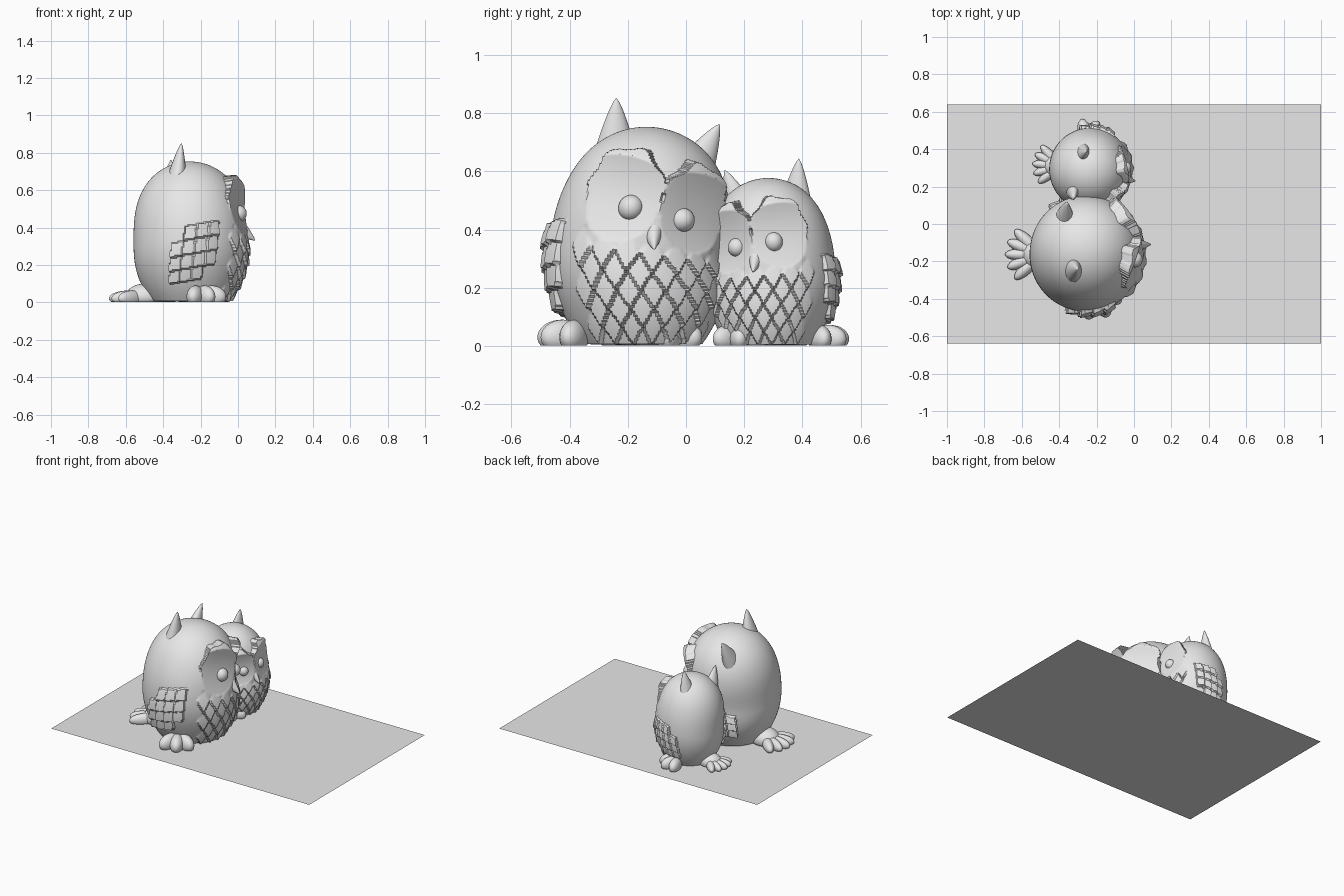
import bpy, bmesh
from math import sin, cos, pi, floor, radians, hypot, atan2
from mathutils import Vector, Matrix

if "Cube" in bpy.data.objects:
    bpy.data.objects.remove(bpy.data.objects["Cube"])

grey = bpy.data.materials.new("stone_grey")
grey.use_nodes = True
grey.diffuse_color = (0.8, 0.8, 0.8, 1)
grey.node_tree.nodes["Principled BSDF"].inputs["Base Color"].default_value = (0.8, 0.8, 0.8, 1)


def surface(name, point, around, along):
    """Closed surface from point(angle, t), with t running pole to pole."""
    bm = bmesh.new()
    rings = [[bm.verts.new(point(2 * pi * i / around - pi, j / along)) for i in range(around)]
             for j in range(along + 1)]
    for low, high in zip(rings, rings[1:]):
        for i in range(around):
            k = (i + 1) % around
            bm.faces.new((low[i], low[k], high[k], high[i]))
    bmesh.ops.remove_doubles(bm, verts=bm.verts, dist=1e-6)
    bmesh.ops.recalc_face_normals(bm, faces=bm.faces)
    mesh = bpy.data.meshes.new(name)
    bm.to_mesh(mesh)
    bm.free()
    mesh.materials.append(grey)
    obj = bpy.data.objects.new(name, mesh)
    bpy.context.collection.objects.link(obj)
    bpy.ops.object.select_all(action='DESELECT')
    obj.select_set(True)
    bpy.context.view_layer.objects.active = obj
    bpy.ops.object.shade_smooth_by_angle(angle=radians(40))
    return obj


def ellipsoid(name, centre, size, place=lambda p: p, turn=0.0):
    """Ellipsoid turned about z, flattened where it meets the ground."""
    spin = Matrix.Rotation(turn, 3, 'Z')

    def point(a, t):
        ring = sin(pi * t)
        p = Vector((size[0] * ring * cos(a), size[1] * ring * sin(a), -size[2] * cos(pi * t)))
        p = Vector(centre) + spin @ p
        p.z = max(p.z, 0.002)
        return place(p)
    return surface(name, point, 28, 18)


def horn(name, base, tip, wide, deep, power, place):
    """Tapered spike from base to tip, wide along y."""
    base, tip = Vector(base), Vector(tip)
    axis = (tip - base).normalized()
    side = Vector((0, 1, 0))
    side = (side - axis * side.dot(axis)).normalized()
    front = axis.cross(side)

    def point(a, t):
        r = 0 if t == 0 else max(0, 1 - t) ** power
        return place(base.lerp(tip, t) + side * (wide * r * cos(a)) + front * (deep * r * sin(a)))
    return surface(name, point, 28, 20)


def feather(u, v, wide, half):
    """Overlapping diamond feathers: (relief 0..1, cell centre u, cell centre v)."""
    p, q = u / wide + v / (2 * half), v / (2 * half) - u / wide
    ip, iq = floor(p), floor(q)
    relief = 1 - (p - ip + q - iq) / 2
    return relief, (ip - iq) * wide / 2, (ip + iq + 1) * half


HEIGHT = 0.755


def girth(z):
    if z > 0.3:
        return 0.305 * max(0, 1 - ((z - 0.3) / (HEIGHT - 0.3)) ** 2.8) ** 0.5
    return 0.305 * (1 - 0.33 * ((0.3 - z) / 0.3) ** 2.2)


def body_point(a, t):
    z = HEIGHT * (1.25 * t - 0.25 * t ** 5)
    r = girth(z) if t > 0 else 0
    u = a * 0.3
    # Dished face discs with a scalloped rim
    du, dz = (abs(u) - 0.14) / 0.145, (z - 0.5) / 0.16
    d = hypot(du, dz)
    rim = 1 + (0.05 * cos(7 * atan2(dz, du)) if dz > 0 else 0)
    if d < rim and t < 1:
        r = min(r + 0.055, 0.302 - 0.03 * max(0, 1 - d * d))
    # Belly feathers
    elif abs(a) < 1.3 and 0 < z < 0.42:
        relief, cu, cv = feather(u, z, 0.085, 0.0625)
        if abs(cu) < 0.28 and cv < 0.33:
            r += 0.028 * relief - 0.006
    # Wing feathers, pointing back and down
    fwd, up = (pi / 2 - abs(a)) * 0.3 + 0.03, z - 0.24
    along, across = (fwd + up) * 0.707, (up - fwd) * 0.707
    relief, cu, cv = feather(across, along, 0.075, 0.05)
    if (cu / 0.1) ** 2 + (cv / 0.2) ** 2 < 1 and d > rim:
        r = girth(z) + 0.008 + 0.03 * relief
    return Vector((r * cos(a), r * sin(a), z))


def owl(name, x, y, scale, tall, yaw, tilt):
    spin = Matrix.Rotation(radians(yaw), 3, 'Z')

    def place(p):
        # Tilt the head sideways, then turn, scale and move
        f = min(1, max(0, (p.z - 0.1) / 0.4))
        w = radians(tilt) * f * f * (3 - 2 * f)
        h = p.z - 0.4
        q = spin @ Vector((p.x, p.y * cos(w) + h * sin(w), 0.4 + h * cos(w) - p.y * sin(w)))
        return Vector((x + q.x * scale, y + q.y * scale, max(0.002, q.z * tall)))

    surface(name + "_body", lambda a, t: place(body_point(a, t)), 240, 150)
    horn(name + "_beak", (0.265, 0, 0.395), (0.35, 0, 0.33), 0.037, 0.045, 0.8, place)
    for side, label in ((1, "left"), (-1, "right")):
        ellipsoid(f"{name}_{label}_eye", (0.25, side * 0.092, 0.455), (0.043,) * 3, place)
        horn(f"{name}_{label}_ear", (-0.09, side * 0.13, 0.6), (-0.06, side * 0.185, 0.82),
             0.085, 0.06, 0.75, place)


def fan(name, x, y, heading, scale, angles, reach, size):
    """Rounded lobes spread from one point: toes or tail feathers."""
    for i, angle in enumerate(angles):
        a = radians(heading + angle)
        centre = (x + reach * scale * cos(a), y + reach * scale * sin(a), size[2] * scale * 0.5)
        ellipsoid(f"{name}_{i + 1}", centre, [s * scale for s in size], turn=a)


# Ground plate
bpy.ops.mesh.primitive_plane_add(size=2)
plate = bpy.context.object
plate.name = "ground_plate"
plate.scale.y = 0.64
plate.data.materials.append(grey)

# Two owls leaning together
owl("large_owl", -0.255, -0.153, 1.0, 1.0, 9, 14)
owl("small_owl", -0.235, 0.29, 0.72, 0.765, -15, -8)

# Feet
TOES, TOE = (-42, 0, 42), (0.085, 0.045, 0.06)
fan("large_outer_toe", -0.21, -0.36, -62, 1.0, TOES, 0.07, TOE)
fan("large_inner_toe", -0.2, -0.065, 3, 1.0, TOES, 0.075, TOE)
fan("small_inner_toe", -0.2, 0.185, 0, 0.8, TOES, 0.075, TOE)
fan("small_outer_toe", -0.25, 0.44, 62, 0.8, TOES, 0.07, TOE)

# Tails
LOBES, LOBE = (-44, -22, 0, 22, 44), (0.1, 0.034, 0.042)
fan("large_tail", -0.5, -0.163, 180, 1.0, LOBES, 0.09, LOBE)
fan("small_tail", -0.4, 0.312, 176, 0.78, LOBES, 0.085, LOBE)
for name, x, y, s in (("large", -0.5, -0.163, 1), ("small", -0.405, 0.31, 0.78)):
    ellipsoid(name + "_tail_root", (x, y, 0.03 * s), (0.1 * s, 0.085 * s, 0.07 * s))
